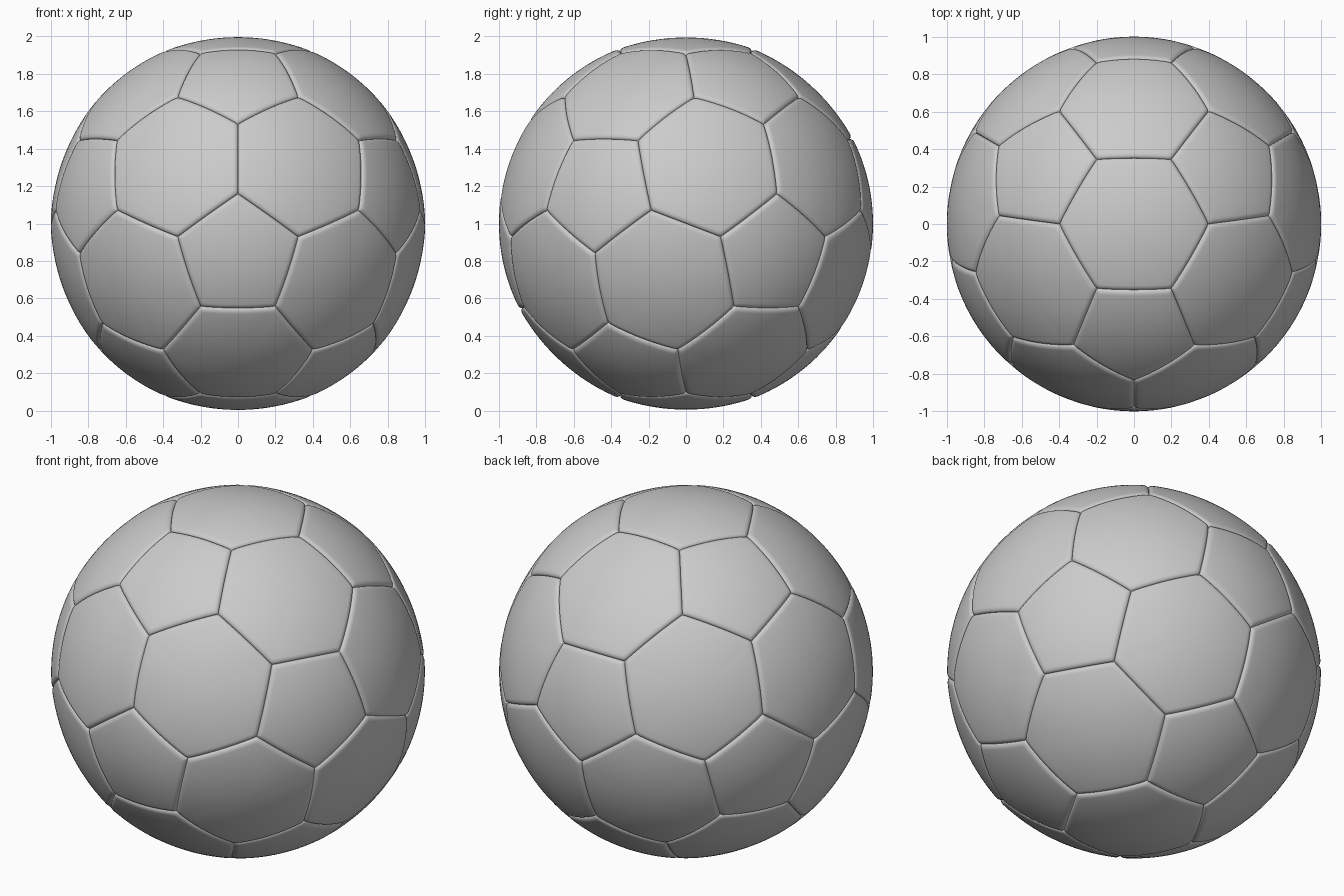
import bpy, bmesh, math
from mathutils import Matrix, Vector

default = bpy.data.objects.get("Cube")
if default:
    bpy.data.objects.remove(default, do_unlink=True)

STEPS = 20            # points along each panel side
SEAM_W, SEAM_D = 0.03, 0.018   # half width and depth of the seams
ROUND = 60            # sharpness of the panel corners


def panel_frames():
    """Side count, centre and one corner of every panel, a hexagon facing up."""
    ico = bmesh.new()
    bmesh.ops.create_icosphere(ico, subdivisions=1, radius=1)
    ico.faces.ensure_lookup_table()
    ico.normal_update()
    face = ico.faces[0]
    up, tip = face.normal.copy(), face.verts[0].co
    y = -(tip - up * tip.dot(up)).normalized()
    turn = Matrix((y.cross(up), y, up))

    def third(a, b):
        return turn @ (a.co * 2 + b.co) / 3

    frames = []
    for v in ico.verts:
        ring = [third(v, e.other_vert(v)) for e in v.link_edges]
        frames.append((5, sum(ring, Vector((0, 0, 0))) / 5, ring[0]))
    for f in ico.faces:
        a, b, _ = f.verts
        frames.append((6, turn @ f.calc_center_median(), third(a, b)))
    ico.free()
    size = frames[0][2].length
    return [(n, c / size, p / size) for n, c, p in frames]


def add_panel(bm, sides, centre, corner):
    """One padded panel, made of rings that follow its outline."""
    ax = (corner - centre).normalized()
    ay = centre.normalized().cross(ax)
    reach = (corner - centre).length
    apothem = reach * math.cos(math.pi / sides)
    half = reach * math.sin(math.pi / sides)

    # outline: true polygon and the same polygon with rounded corners
    outline = []
    for s in range(sides):
        mid = (s + 0.5) * math.tau / sides
        for k in range(STEPS):
            along = -half * math.cos(math.pi * k / STEPS)
            ang = mid + math.atan2(along, apothem)
            total = sum(max(0, math.cos(ang - (i + 0.5) * math.tau / sides)) ** ROUND
                        for i in range(sides))
            way = ax * math.cos(ang) + ay * math.sin(ang)
            outline.append((way, math.hypot(along, apothem),
                            apothem / total ** (1 / ROUND)))

    # even rings over the panel, then close ones rolling into the seam
    edge_t = 1 - SEAM_W / apothem
    levels = [edge_t * i / 8 for i in range(1, 9)]
    levels += [1 - SEAM_W / apothem * (1 - math.sin(a * math.pi / 16))
               for a in range(1, 8)] + [1]
    sag = 0.005 if sides == 6 else 0

    previous = None
    for t in levels:
        q = min(1, max(0, 1 - (1 - t) * apothem / SEAM_W))
        radius = 1 - sag * (1 - t * t) - SEAM_D * (1 - math.sqrt(1 - q * q))
        ring = []
        for way, true_r, round_r in outline:
            r = true_r if t == 1 else round_r * t
            ring.append(bm.verts.new((centre + way * r).normalized() * radius))
        if previous is None:
            hub = bm.verts.new(centre.normalized() * (1 - sag))
            for i in range(len(ring)):
                bm.faces.new((hub, ring[i - 1], ring[i]))
        else:
            for i in range(len(ring)):
                bm.faces.new((previous[i - 1], ring[i - 1], ring[i], previous[i]))
        previous = ring


# all panels joined along the seams
bm = bmesh.new()
for frame in panel_frames():
    add_panel(bm, *frame)
bmesh.ops.remove_doubles(bm, verts=bm.verts, dist=0.00005)
bmesh.ops.translate(bm, verts=bm.verts, vec=(0, 0, 1))
mesh = bpy.data.meshes.new("stitched_ball")
bm.to_mesh(mesh)
bm.free()
ball = bpy.data.objects.new("stitched_ball", mesh)
bpy.context.collection.objects.link(ball)

# plain grey leather
grey = bpy.data.materials.new("light_grey")
grey.use_nodes = True
colour = (0.6, 0.6, 0.6, 1)
grey.diffuse_color = colour
grey.node_tree.nodes["Principled BSDF"].inputs["Base Color"].default_value = colour
mesh.materials.append(grey)

bpy.context.view_layer.objects.active = ball
ball.select_set(True)
bpy.ops.object.shade_smooth_by_angle(angle=math.radians(50))
